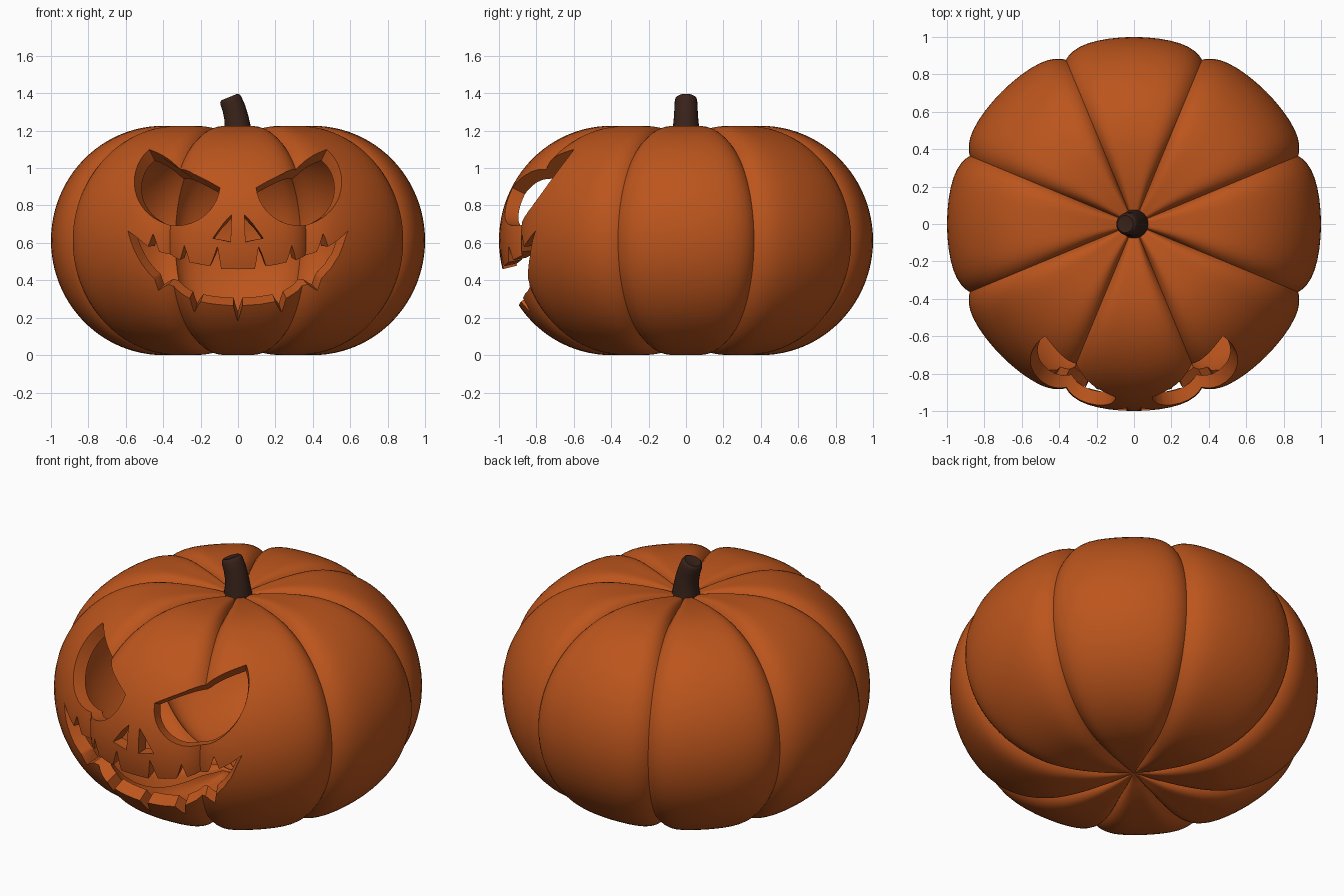
import bpy, bmesh, math
from mathutils import Vector, Matrix
from mathutils.geometry import tessellate_polygon

if "Cube" in bpy.data.objects:
    bpy.data.objects.remove(bpy.data.objects["Cube"])

CZ, R0, RA, RB = 0.613, 0.40, 0.60, 0.613   # centre height, ring radius, semi-axes
WALL, GROOVE, LOBES, SEG = 0.075, 0.05, 8, 18


def material(name, rgb):
    m = bpy.data.materials.new(name)
    m.diffuse_color = (*rgb, 1)
    m.use_nodes = True
    m.node_tree.nodes["Principled BSDF"].inputs["Base Color"].default_value = m.diffuse_color
    return m


def make_object(name, bm, mat=None):
    me = bpy.data.meshes.new(name)
    bm.to_mesh(me)
    bm.free()
    ob = bpy.data.objects.new(name, me)
    bpy.context.collection.objects.link(ob)
    if mat:
        me.materials.append(mat)
    return ob


def smooth(ob, deg):
    bpy.ops.object.select_all(action='DESELECT')
    ob.select_set(True)
    bpy.context.view_layer.objects.active = ob
    bpy.ops.object.shade_smooth_by_angle(angle=math.radians(deg))


# Half profile (r, z, normal r, normal z): dimple, round flank, dimple
def half_profile():
    dimple = []
    for i in range(1, 11):
        r = R0 * i / 11
        k = 1 - r / R0
        slope = 0.14 * k / R0
        n = Vector((-slope, 1)).normalized()
        dimple.append((r, CZ + RB - 0.07 * k * k, n.x, n.y))
    flank = []
    for i in range(49):
        a = math.pi * (0.5 - i / 48)
        n = Vector((math.cos(a) / RA, math.sin(a) / RB)).normalized()
        flank.append((R0 + RA * math.cos(a), CZ + RB * math.sin(a), n.x, n.y))
    under = [(r, 2 * CZ - z, nr, -nz) for r, z, nr, nz in reversed(dimple)]
    return dimple + flank + under


# One closed lobed skin, moved inwards by inset
def add_skin(bm, inset, flip):
    rings = []
    for r, z, nr, nz in half_profile():
        ring = []
        fade = min(1, r / 0.2)
        for k in range(LOBES * SEG):
            lobe, s = divmod(k, SEG)
            t = math.sin((2 * s / SEG - 1) * math.pi / 2)
            ang = (lobe + t / 2) * 2 * math.pi / LOBES
            d = inset * min(1, r / 0.1 + 0.3) + GROOVE * fade * abs(t) ** 6
            rr = max(0.01, r - d * nr)
            ring.append(bm.verts.new((rr * math.cos(ang), rr * math.sin(ang), z - d * nz)))
        rings.append(ring)
    n = LOBES * SEG
    faces = []
    for a, b in zip(rings, rings[1:]):
        for k in range(n):
            j = (k + 1) % n
            faces.append(bm.faces.new((a[k], b[k], b[j], a[j])))
    for ring in (rings[0], rings[-1]):
        c = bm.verts.new((0, 0, sum(v.co.z for v in ring) / n))
        for k in range(n):
            faces.append(bm.faces.new((ring[k], ring[(k + 1) % n], c)))
    bmesh.ops.recalc_face_normals(bm, faces=faces)
    if flip:
        bmesh.ops.reverse_faces(bm, faces=faces)


# Cutter whose sides follow the skin's normals, from a front (x, z) outline
def add_cutter(bm, outline):
    outer, inner = [], []
    for x, z in outline:
        w = (z - CZ) / RB
        c = math.sqrt(1 - w * w)
        r = R0 + RA * c
        y = -math.sqrt(r * r - x * x)
        n = Vector((x / r * c / RA, y / r * c / RA, w / RB)).normalized()
        p = Vector((x, y, z))
        outer.append(bm.verts.new(p + 0.2 * n))
        inner.append(bm.verts.new(p - 0.2 * n))
    for k in range(len(outline)):
        j = (k + 1) % len(outline)
        bm.faces.new((outer[k], outer[j], inner[j], inner[k]))
    for tri in tessellate_polygon([[Vector((x, z, 0)) for x, z in outline]]):
        bm.faces.new([outer[i] for i in tri])
        bm.faces.new([inner[i] for i in reversed(tri)])


def mirrored(pts):
    return [(-x, z) for x, z in pts]


orange = material("orange_skin", (0.5, 0.09, 0.012))
brown = material("brown_stem", (0.04, 0.016, 0.01))

# Hollow pumpkin
bm = bmesh.new()
add_skin(bm, 0, False)
add_skin(bm, WALL, True)
pumpkin = make_object("pumpkin_shell", bm, orange)

# Face outlines: eye (disc cut by a slanted brow), nostril, jagged mouth
eye = []
for i in range(33):
    a = math.radians(49.5 - 222 * i / 32)
    eye.append((0.325 + 0.23 * math.cos(a), 0.925 + 0.23 * math.sin(a)))
nostril = [(0.035, 0.75), (0.135, 0.625), (0.04, 0.605)]
upper = [(0.09, 0.46), (0.11, 0.58), (0.15, 0.475), (0.26, 0.495), (0.29, 0.585),
         (0.315, 0.505), (0.43, 0.55), (0.46, 0.65), (0.485, 0.58)]
lower = [(0.54, 0.53), (0.50, 0.465), (0.45, 0.405), (0.43, 0.34), (0.385, 0.365),
         (0.33, 0.33), (0.26, 0.30), (0.235, 0.225), (0.20, 0.285), (0.12, 0.272),
         (0.025, 0.265)]
right = upper + [(0.59, 0.665)] + lower
mouth = right + [(0, 0.18)] + mirrored(reversed(right))

bm = bmesh.new()
for shape in (eye, mirrored(eye), nostril, mirrored(nostril), mouth):
    add_cutter(bm, shape)
bmesh.ops.recalc_face_normals(bm, faces=bm.faces)
cutter = make_object("face_cutter", bm, orange)
cutter.hide_render = True

cut = pumpkin.modifiers.new("carve", 'BOOLEAN')
cut.operation = 'DIFFERENCE'
cut.solver = 'EXACT'
cut.object = cutter
bpy.context.view_layer.objects.active = pumpkin
bpy.ops.object.modifier_apply(modifier=cut.name)
bpy.data.objects.remove(cutter)
smooth(pumpkin, 35)

# Leaning stem: rings of (x, z, radius, tilt)
bm = bmesh.new()
rings = []
for x, z, r, tilt in [(0, 1.13, 0.08, 0), (0, 1.18, 0.076, 0), (-0.002, 1.22, 0.07, 3),
                      (-0.009, 1.27, 0.065, 9), (-0.022, 1.32, 0.062, 16),
                      (-0.038, 1.36, 0.06, 22), (-0.043, 1.373, 0.056, 22),
                      (-0.046, 1.38, 0.046, 22), (-0.045, 1.377, 0.03, 22)]:
    mat = Matrix.Translation((x, 0, z)) @ Matrix.Rotation(-math.radians(tilt), 4, 'Y')
    rings.append([bm.verts.new(mat @ Vector((r * math.cos(k * math.pi / 12),
                                             r * math.sin(k * math.pi / 12), 0)))
                  for k in range(24)])
for a, b in zip(rings, rings[1:]):
    for k in range(24):
        j = (k + 1) % 24
        bm.faces.new((a[k], a[j], b[j], b[k]))
bm.faces.new(rings[0][::-1])
bm.faces.new(rings[-1])
bmesh.ops.recalc_face_normals(bm, faces=bm.faces)
stem = make_object("stem", bm, brown)
smooth(stem, 40)
